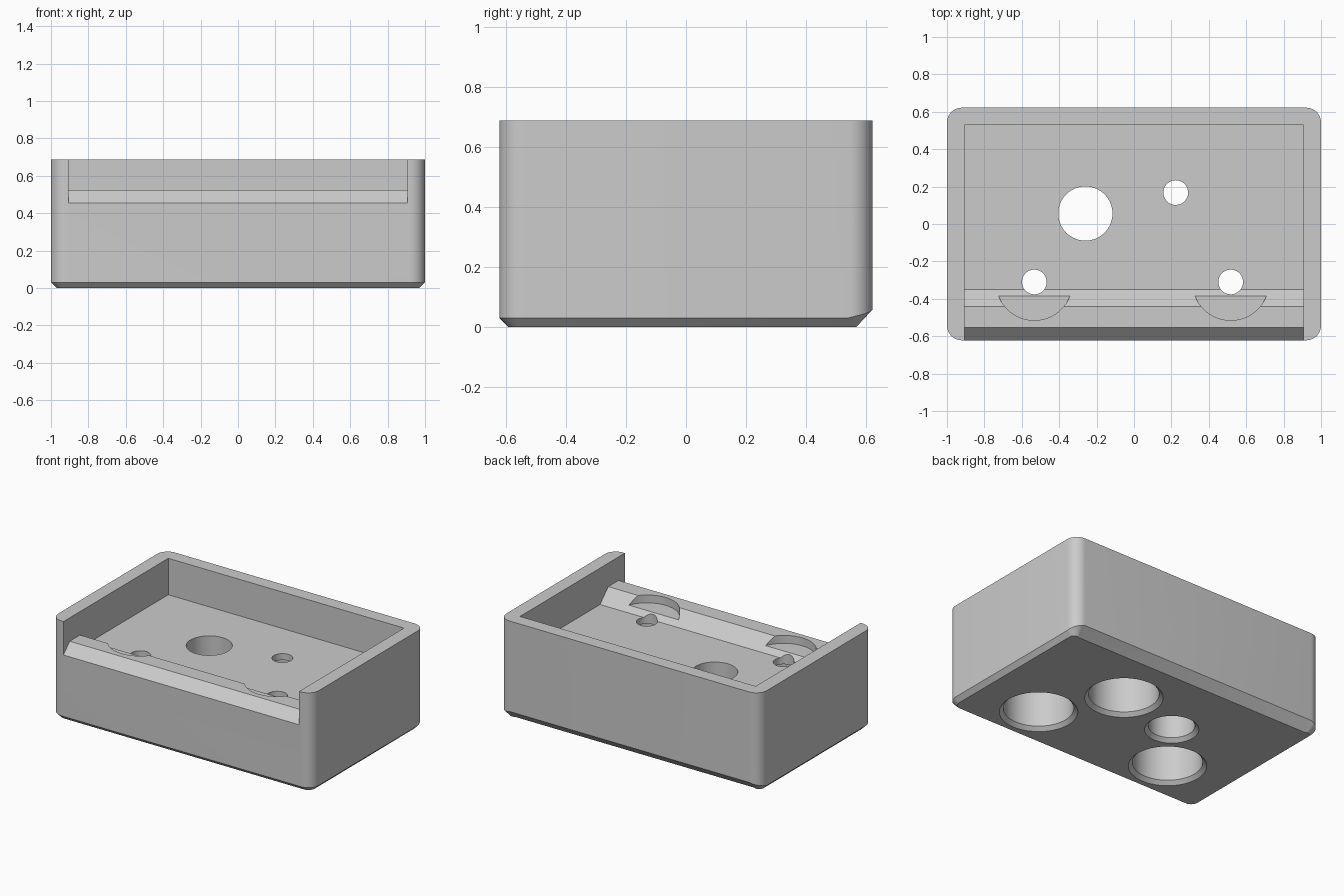
import bpy, bmesh, math
from mathutils import Vector

old = bpy.data.objects.get("Cube")
if old:
    bpy.data.objects.remove(old, do_unlink=True)

HALF_X, HALF_Y, HEIGHT = 1.0, 0.622, 0.688
CORNER, STEPS = 0.08, 10
CHAMFER, BACK_CHAMFER = 0.03, 0.06
FLOOR, LIP = 0.435, 0.525

grey = bpy.data.materials.new("plain grey")
grey.use_nodes = True
colour = (0.6, 0.6, 0.6, 1)
grey.diffuse_color = colour
grey.node_tree.nodes["Principled BSDF"].inputs["Base Color"].default_value = colour


def finish(name, bm):
    bmesh.ops.recalc_face_normals(bm, faces=bm.faces)
    mesh = bpy.data.meshes.new(name)
    bm.to_mesh(mesh)
    bm.free()
    mesh.materials.append(grey)
    ob = bpy.data.objects.new(name, mesh)
    bpy.context.collection.objects.link(ob)
    return ob


def loft(name, rings):
    """Skin a stack of equal-length point rings and cap both ends."""
    bm = bmesh.new()
    loops = [[bm.verts.new(p) for p in ring] for ring in rings]
    for low, high in zip(loops, loops[1:]):
        for i in range(len(low)):
            j = (i + 1) % len(low)
            bm.faces.new((low[i], low[j], high[j], high[i]))
    bm.faces.new(loops[0][::-1])
    bm.faces.new(loops[-1])
    return finish(name, bm)


def lathe(name, x, y, profile, sides=64):
    """Turn a radius/height profile about a vertical axis."""
    angles = [2 * math.pi * i / sides for i in range(sides)]
    return loft(name, [[(x + r * math.cos(a), y + r * math.sin(a), z) for a in angles]
                       for r, z in profile])


def body_rings():
    """Rounded rectangle whose bottom chamfer widens through the back corners."""
    bottom, edge, top = [], [], []
    for corner in range(4):
        cx = (HALF_X - CORNER) * (1 if corner in (0, 3) else -1)
        cy = (HALF_Y - CORNER) * (1 if corner < 2 else -1)
        for k in range(STEPS + 1):
            a = (corner + k / STEPS) * math.pi / 2
            blend = {0: k / STEPS, 1: 1 - k / STEPS}.get(corner, 0)
            c = CHAMFER + (BACK_CHAMFER - CHAMFER) * blend
            out = Vector((math.cos(a), math.sin(a), 0))
            p = Vector((cx, cy, 0)) + out * CORNER
            bottom.append(p - out * c)
            edge.append(p + Vector((0, 0, c)))
            top.append(p + Vector((0, 0, HEIGHT)))
    return bottom, edge, top


body = loft("box_body", body_rings())

# Tray pocket, open at the front above a bevelled lip
section = [(-0.72, 0.358), (-0.553, LIP), (-0.44, LIP), (-0.35, FLOOR),
           (0.528, FLOOR), (0.528, 0.9), (-0.72, 0.9)]
cutters = [loft("pocket_cutter", [[(x, y, z) for y, z in section] for x in (-0.905, 0.905)])]

# Plain through hole with a chamfered underside
cutters.append(lathe("cable_hole_cutter", -0.26, 0.056,
                     [(0.195, -0.025), (0.145, 0.025), (0.145, 0.6)]))

# Stepped holes: wide bore below, small neck, clearance circle above
stepped = [(0.27, -0.025), (0.22, 0.025), (0.22, 0.39), (0.066, 0.39),
           (0.066, 0.47), (0.205, 0.47), (0.205, 0.8)]
for x, y in ((-0.533, -0.31), (0.517, -0.31), (0.223, 0.168)):
    cutters.append(lathe("stepped_hole_cutter", x, y, stepped))

# Cut everything out of the body
bpy.context.view_layer.objects.active = body
for cutter in cutters:
    cutter.hide_render = True
    mod = body.modifiers.new("cut", "BOOLEAN")
    mod.operation, mod.solver, mod.object = "DIFFERENCE", "EXACT", cutter
    bpy.ops.object.modifier_apply(modifier=mod.name)
    bpy.data.objects.remove(cutter, do_unlink=True)

# Smooth round walls, keep real edges crisp
bpy.ops.object.select_all(action="DESELECT")
body.select_set(True)
bpy.ops.object.shade_smooth_by_angle(angle=math.radians(25))
